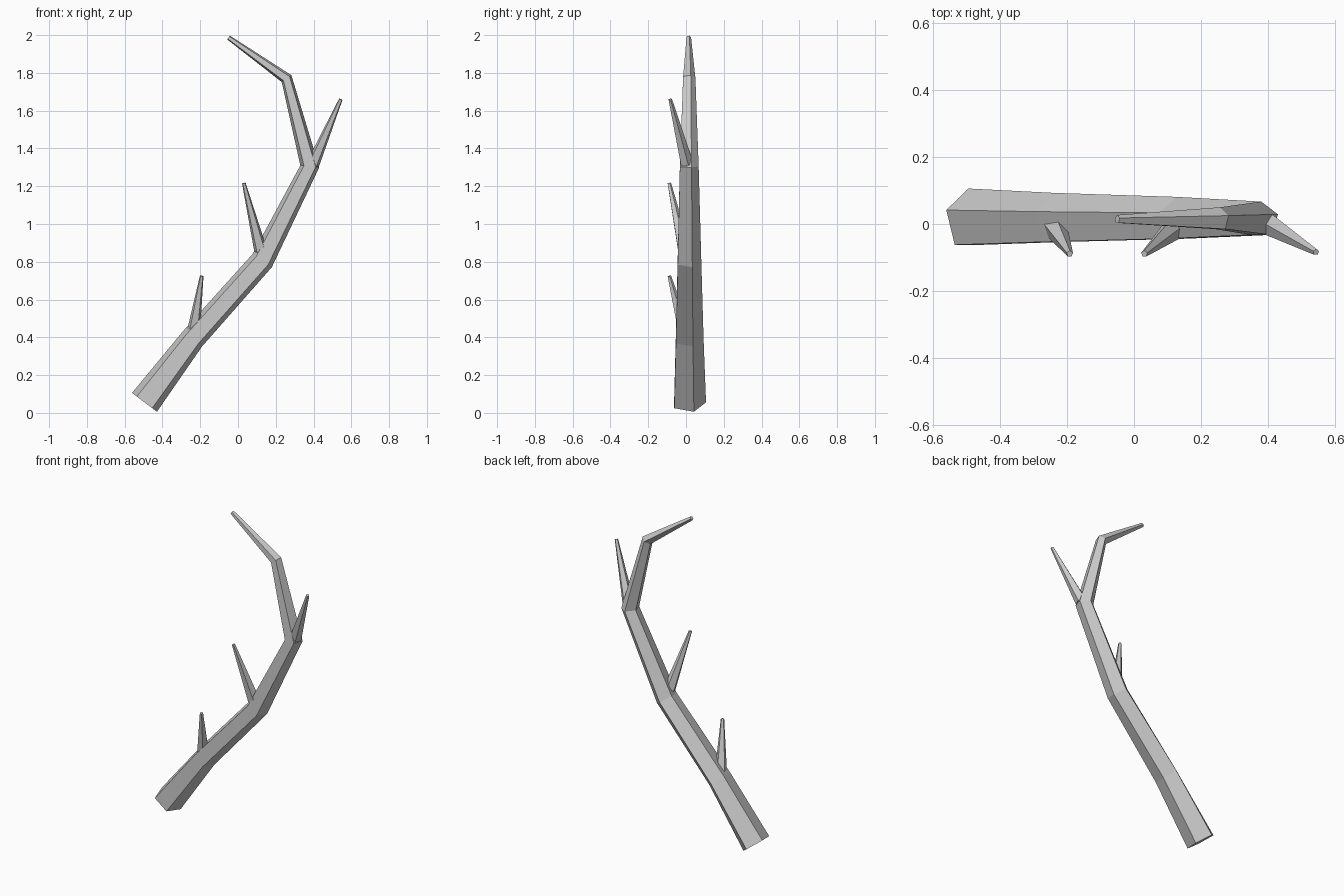
import bpy, math
from mathutils import Vector

if "Cube" in bpy.data.objects:
    bpy.data.objects.remove(bpy.data.objects["Cube"])

SIDES = 5


def swept_limb(name, stations):
    """Tapered five-sided limb; each station is (centre, in-plane radius, depth radius)."""
    pts = [Vector(s[0]) for s in stations]
    verts, faces = [], []
    for i, (c, ru, ry) in enumerate(stations):
        # mitred ring: tangent is the average of the neighbouring segments
        t = Vector()
        if i > 0:
            t += (pts[i] - pts[i - 1]).normalized()
        if i < len(pts) - 1:
            t += (pts[i + 1] - pts[i]).normalized()
        t.normalize()
        u = t.cross(Vector((0, 1, 0))).normalized()
        w = u.cross(t).normalized()
        if w.y < 0:
            w = -w
        for k in range(SIDES):
            a = 2 * math.pi * k / SIDES
            verts.append(pts[i] + u * ru * math.sin(a) + w * ry * math.cos(a))
    for i in range(len(pts) - 1):
        for k in range(SIDES):
            a, b = i * SIDES + k, i * SIDES + (k + 1) % SIDES
            faces.append((a, b, b + SIDES, a + SIDES))
    n = len(verts)
    faces.append(tuple(range(SIDES))[::-1])
    faces.append(tuple(range(n - SIDES, n)))
    me = bpy.data.meshes.new(name)
    me.from_pydata(verts, [], faces)
    # consistent outward normals
    import bmesh
    bm = bmesh.new()
    bm.from_mesh(me)
    bmesh.ops.recalc_face_normals(bm, faces=bm.faces)
    bm.to_mesh(me)
    bm.free()
    ob = bpy.data.objects.new(name, me)
    bpy.context.collection.objects.link(ob)
    return ob


# Main curved branch
swept_limb("main_branch", [
    ((-0.495, 0.013, 0.056), 0.087, 0.093),
    ((-0.240, 0.012, 0.393), 0.068, 0.081),
    ((0.128, 0.012, 0.806), 0.065, 0.069),
    ((0.380, 0.012, 1.305), 0.053, 0.055),
    ((0.257, 0.014, 1.770), 0.033, 0.036),
    ((-0.050, 0.014, 1.987), 0.013, 0.013),
])

# Side twigs: base, tip, base radius
twigs = [
    ("lower_twig", (-0.235, -0.012, 0.435), (-0.192, -0.089, 0.725), 0.036),
    ("middle_twig", (0.120, -0.012, 0.860), (0.031, -0.089, 1.216), 0.036),
    ("upper_twig", (0.398, 0.003, 1.320), (0.544, -0.084, 1.660), 0.036),
]
for name, base, tip, r in twigs:
    swept_limb(name, [(base, r, r), (tip, 0.010, 0.010)])
